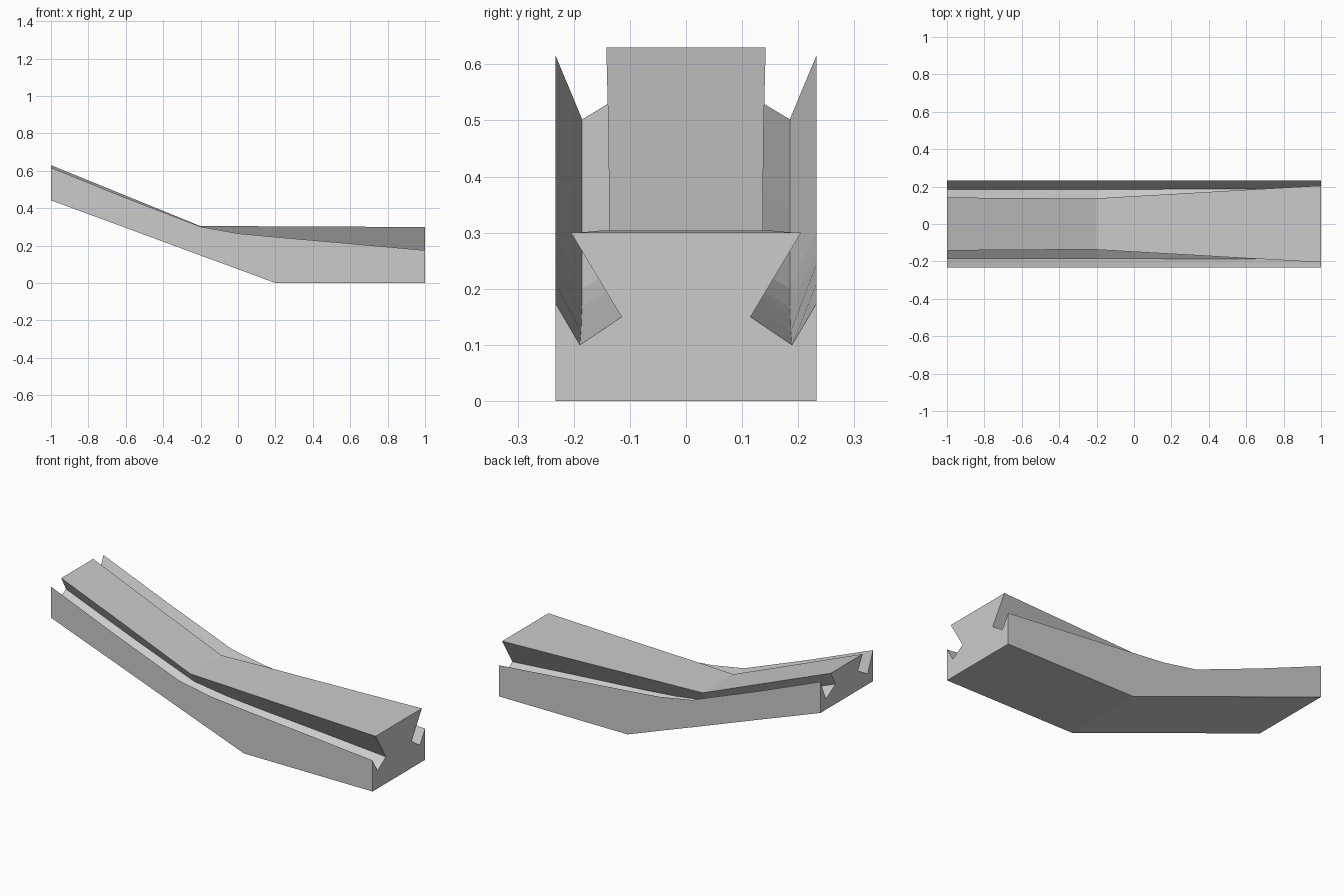
import bpy, bmesh

HALF = 0.233  # half width of the rail

# Stations along the bent rail:
# x, bottom z, side wall top z, groove y, groove z, undercut y, undercut z, top y, top z
STATIONS = [
    (-1.0, 0.442, 0.617, 0.185, 0.502, 0.100, 0.553, 0.142, 0.630),
    (-0.6, 0.295, 0.455, 0.185, 0.347, 0.102, 0.397, 0.138, 0.467),
    (-0.2, 0.147, 0.301, 0.185, 0.200, 0.104, 0.249, 0.137, 0.304),
    (0.0, 0.074, 0.265, 0.185, 0.168, 0.099, 0.218, 0.149, 0.304),
    (0.2, 0.000, 0.246, 0.186, 0.151, 0.101, 0.202, 0.160, 0.303),
    (0.6, 0.000, 0.211, 0.187, 0.125, 0.106, 0.176, 0.183, 0.301),
    (1.0, 0.000, 0.175, 0.189, 0.100, 0.115, 0.150, 0.205, 0.300),
]


def section(bm, x, zb, zo, gy, gz, uy, uz, ty, tz):
    """Dovetail profile: one half, then its mirror image."""
    half = [(HALF, zb), (HALF, zo), (gy, gz), (uy, uz), (ty, tz)]
    pts = half + [(-y, z) for y, z in reversed(half)]
    return [bm.verts.new((x, y, z)) for y, z in pts]


# Loft the profile along the stations and cap both ends
bm = bmesh.new()
rings = [section(bm, *s) for s in STATIONS]
for a, b in zip(rings, rings[1:]):
    n = len(a)
    for i in range(n):
        j = (i + 1) % n
        bm.faces.new((a[i], a[j], b[j], b[i]))
bm.faces.new(rings[0])
bm.faces.new(rings[-1])
bmesh.ops.recalc_face_normals(bm, faces=bm.faces)

mesh = bpy.data.meshes.new("dovetail_rail")
bm.to_mesh(mesh)
bm.free()
rail = bpy.data.objects.new("dovetail_rail", mesh)
bpy.context.collection.objects.link(rail)
